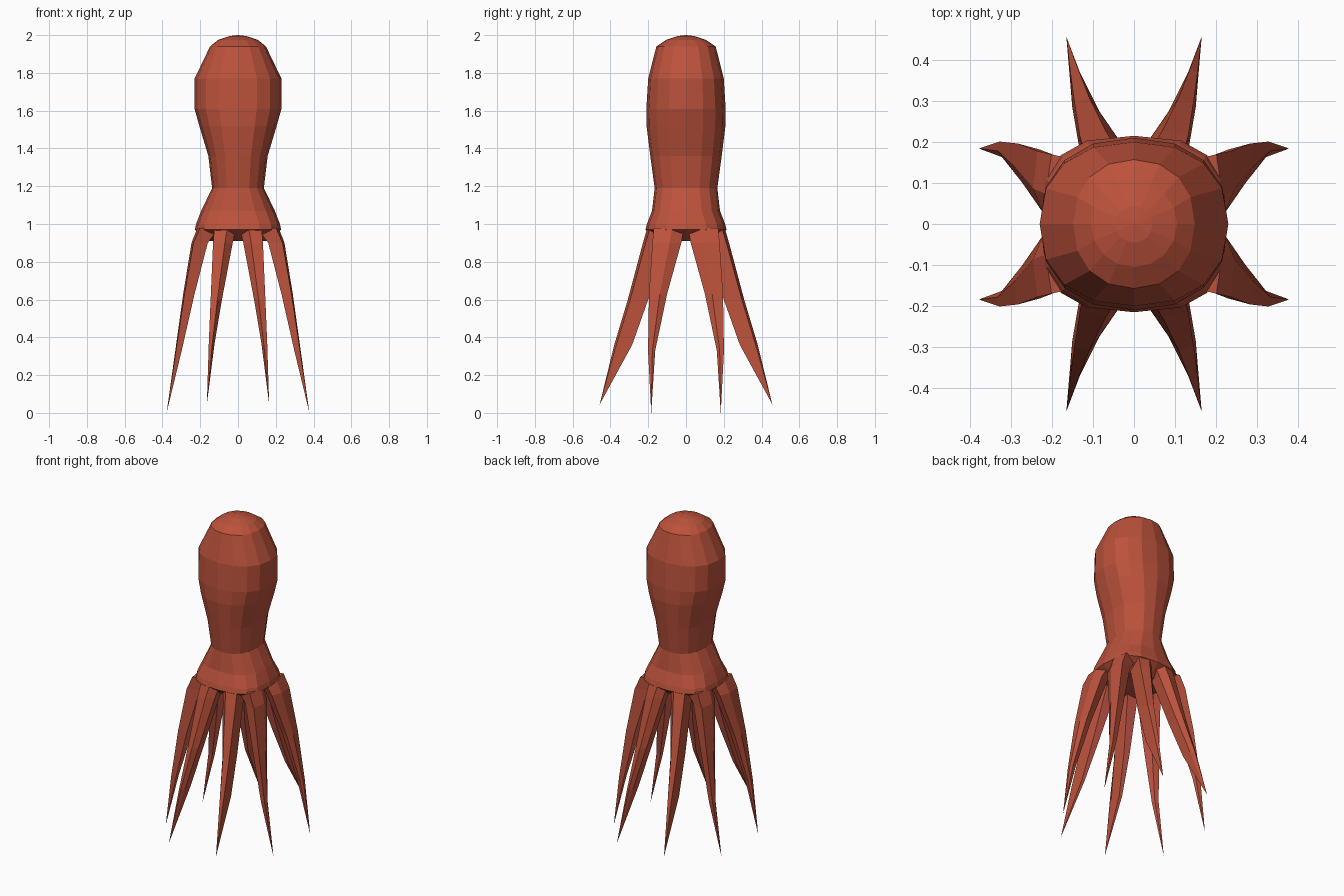
import bpy, bmesh, math

if "Cube" in bpy.data.objects:
    bpy.data.objects.remove(bpy.data.objects["Cube"])


def material(name, rgb):
    m = bpy.data.materials.new(name)
    m.diffuse_color = (*rgb, 1)
    m.use_nodes = True
    m.node_tree.nodes["Principled BSDF"].inputs["Base Color"].default_value = m.diffuse_color
    return m


red = material("brick red", (0.50, 0.084, 0.044))
pink = material("light red underside", (0.64, 0.108, 0.075))


def make_object(name, bm, mats):
    bmesh.ops.recalc_face_normals(bm, faces=bm.faces[:])
    mesh = bpy.data.meshes.new(name)
    bm.to_mesh(mesh)
    bm.free()
    for m in mats:
        mesh.materials.append(m)
    ob = bpy.data.objects.new(name, mesh)
    bpy.context.collection.objects.link(ob)
    return ob


def bridge(bm, r0, r1):
    n = len(r0)
    return [bm.faces.new((r0[i], r0[(i + 1) % n], r1[(i + 1) % n], r1[i])) for i in range(n)]


def fan(bm, ring, tip):
    n = len(ring)
    return [bm.faces.new((ring[i], ring[(i + 1) % n], tip)) for i in range(n)]


# Head and skirt: rounded rings (z, half width, half depth, squareness)
SIDES = 16
profile = [
    (0.91, 0.150, 0.140, 2.0), (0.97, 0.228, 0.215, 2.8), (1.00, 0.222, 0.207, 2.8),
    (1.07, 0.195, 0.180, 2.5), (1.19, 0.137, 0.166, 2.3), (1.36, 0.157, 0.189, 2.3),
    (1.52, 0.205, 0.209, 2.3), (1.61, 0.230, 0.210, 2.3), (1.77, 0.230, 0.200, 2.3),
    (1.94, 0.148, 0.157, 2.2), (1.975, 0.105, 0.105, 2.0), (1.995, 0.045, 0.045, 2.0),
]
bm = bmesh.new()
rings = []
for z, rx, ry, p in profile:
    ring = []
    for i in range(SIDES):
        a = 2 * math.pi * i / SIDES
        c, s = math.cos(a), math.sin(a)
        ring.append(bm.verts.new((rx * math.copysign(abs(c) ** (2 / p), c),
                                  ry * math.copysign(abs(s) ** (2 / p), s), z)))
    rings.append(ring)
for r0, r1 in zip(rings, rings[1:]):
    bridge(bm, r0, r1)
fan(bm, rings[-1], bm.verts.new((0, 0, 2.0)))
fan(bm, rings[0], bm.verts.new((0, 0, 0.93)))
make_object("head_and_skirt", bm, [red])

# Tentacles: each row is z, then inner/outer reach, then low/high sideways limits
front_rows = [(0.98, 0.08, 0.205, 0.010, 0.125), (0.90, 0.11, 0.228, 0.028, 0.132),
              (0.60, 0.20, 0.308, 0.085, 0.145), (0.36, 0.285, 0.380, 0.125, 0.155)]
side_rows = [(0.98, 0.10, 0.215, 0.010, 0.170), (0.90, 0.16, 0.246, 0.025, 0.178),
             (0.63, 0.23, 0.290, 0.100, 0.196), (0.33, 0.298, 0.332, 0.163, 0.201)]


def tentacle(name, rows, tip, along_x, sx, sy):
    bm = bmesh.new()

    def vert(reach, side, z):
        x, y = (reach, side) if along_x else (side, reach)
        return bm.verts.new((sx * x, sy * y, z))

    rings = []
    for z, r0, r1, s0, s1 in rows:
        d, w = r1 - r0, s1 - s0
        pts = [(r1 - 0.30 * d, s0), (r1, s0 + 0.40 * w), (r1 - 0.12 * d, s1),
               (r0, s1 - 0.15 * w), (r0, s0 + 0.15 * w)]
        rings.append([vert(r, s, z) for r, s in pts])
    strips = [bridge(bm, a, b) for a, b in zip(rings, rings[1:])]
    strips.append(fan(bm, rings[-1], vert(*tip)))
    bm.faces.new(rings[0])
    for strip in strips:          # inward-facing strip is the underside
        strip[3].material_index = 1
    make_object(name, bm, [red, pink])


for sx, lr in ((-1, "left"), (1, "right")):
    for sy, fb in ((-1, "front"), (1, "back")):
        tentacle(f"{fb}_tentacle_{lr}", front_rows, (0.457, 0.165, 0.045), False, sx, sy)
        tentacle(f"side_tentacle_{fb}_{lr}", side_rows, (0.378, 0.184, 0.0), True, sx, sy)
